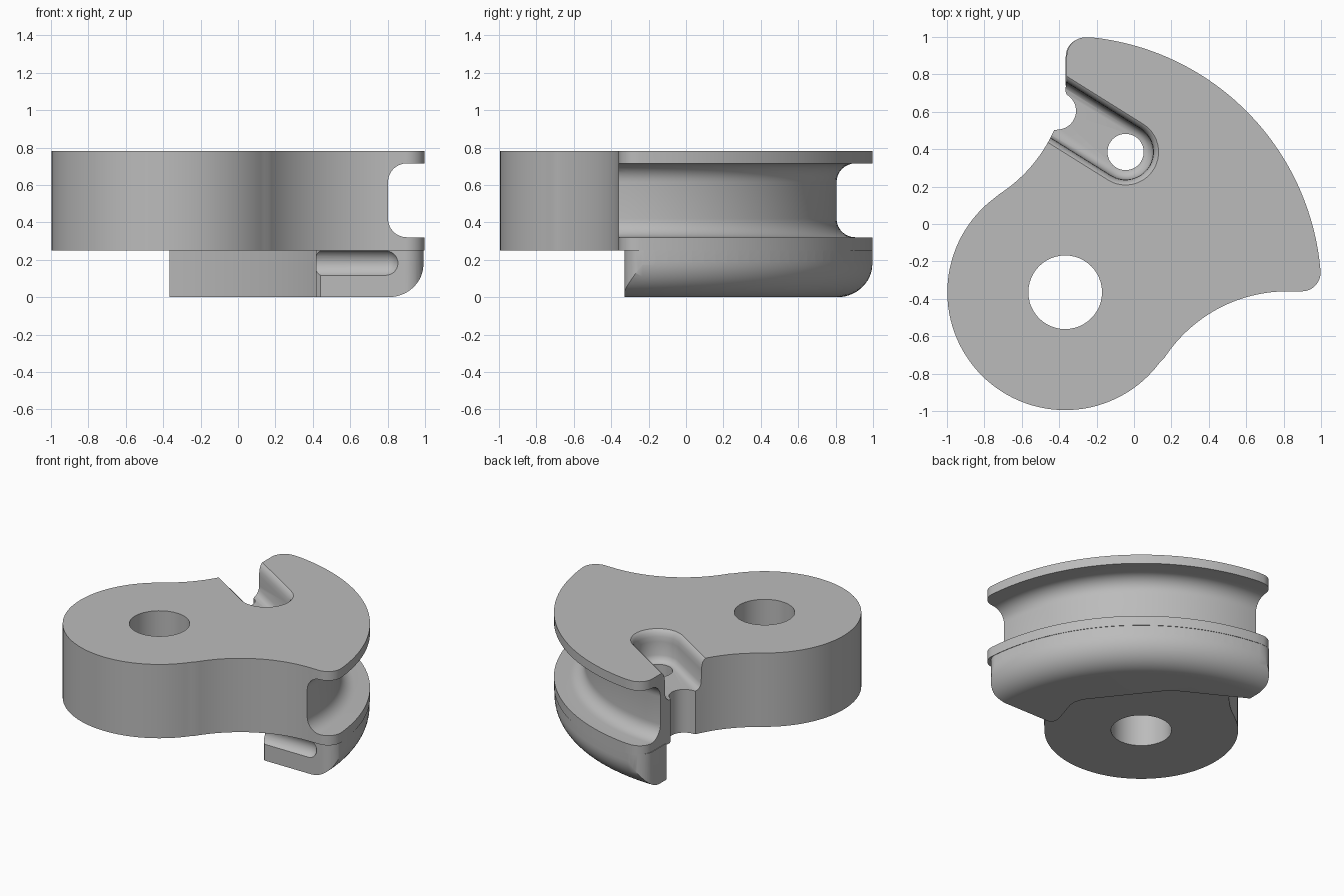
import bpy, bmesh
from math import radians, cos, sin, tau, sqrt, atan2
from mathutils import Vector

if "Cube" in bpy.data.objects:
    bpy.data.objects.remove(bpy.data.objects["Cube"])

HUB = Vector((-0.368, -0.365))
RIM = 1.37

grey = bpy.data.materials.new("plain grey")
grey.use_nodes = True
colour = (0.5, 0.5, 0.5, 1)
grey.diffuse_color = colour
grey.node_tree.nodes["Principled BSDF"].inputs["Base Color"].default_value = colour


def arc(centre, r, a0, a1, n):
    return [Vector((centre[0] + r * cos(radians(a0 + (a1 - a0) * i / n)),
                    centre[1] + r * sin(radians(a0 + (a1 - a0) * i / n)))) for i in range(n + 1)]


def loft(name, rings):
    """Solid through matching rings, each given as (z, outline)."""
    bm = bmesh.new()
    loops = [[bm.verts.new((p[0], p[1], z)) for p in pts] for z, pts in rings]
    for a, b in zip(loops, loops[1:]):
        for i in range(len(a)):
            j = (i + 1) % len(a)
            bm.faces.new((a[i], a[j], b[j], b[i]))
    bm.faces.new(loops[0][::-1])
    bm.faces.new(loops[-1])
    return finish(name, bm)


def finish(name, bm):
    bmesh.ops.recalc_face_normals(bm, faces=bm.faces)
    me = bpy.data.meshes.new(name)
    bm.to_mesh(me)
    bm.free()
    me.materials.append(grey)
    ob = bpy.data.objects.new(name, me)
    bpy.context.collection.objects.link(ob)
    return ob


def prism(name, pts, z0, z1):
    return loft(name, [(z0, pts), (z1, pts)])


def revolve(name, profile, n=128):
    """Closed (radius, z) profile spun about the hub axis."""
    bm = bmesh.new()
    rings = [[bm.verts.new((HUB.x + r * cos(tau * k / n), HUB.y + r * sin(tau * k / n), z))
              for r, z in profile] for k in range(n)]
    for k in range(n):
        a, b = rings[k], rings[(k + 1) % n]
        for i in range(len(a)):
            j = (i + 1) % len(a)
            bm.faces.new((a[i], a[j], b[j], b[i]))
    return finish(name, bm)


def boolean(ob, tool, operation="DIFFERENCE"):
    m = ob.modifiers.new("cut", "BOOLEAN")
    m.operation, m.object, m.solver = operation, tool, "EXACT"
    bpy.context.view_layer.update()
    me = bpy.data.meshes.new_from_object(ob.evaluated_get(bpy.context.evaluated_depsgraph_get()))
    ob.modifiers.clear()
    ob.data = me
    bpy.data.objects.remove(tool)


def rim_corner(y_edge, r, rim):
    """Fillet between the straight front edge and the round rim."""
    cy = y_edge + r
    cx = HUB.x + sqrt((rim - r) ** 2 - (cy - HUB.y) ** 2)
    end = atan2(cy - HUB.y, cx - HUB.x) * 360 / tau
    return arc((cx, cy), r, -90, end, 10), end


def mirrored(pts):
    """Reflect across the x = y diagonal, keeping the winding."""
    return [Vector((p.y, p.x)) for p in reversed(pts)]


# Plate outline: hub, hollow flank, rounded tip, rim, then the mirrored side
corner, a_end = rim_corner(-0.36, 0.1, RIM)
flank = arc((0.82, -1.145), 0.785, 147, 90, 24)
half = flank + corner
rim = arc(HUB, RIM, a_end, 90 - a_end, 64)[1:-1]
hub_side = arc(HUB, 0.63, 123, 327, 64)[1:-1]
plate = prism("cam_plate", half + rim + mirrored(half) + hub_side, 0.25, 0.78)

# Rope groove around the rim
r_in, z_lo, z_hi, f = 1.17, 0.32, 0.715, 0.1
groove = [(1.5, z_lo)] + [tuple(p) for p in arc((r_in + f, z_lo + f), f, 270, 180, 8)]
groove += [tuple(p) for p in arc((r_in + f, z_hi - f), f, 180, 90, 8)] + [(1.5, z_hi)]
boolean(plate, revolve("groove_cutter", groove))

# Pivot hole, pin hole and round side notch
PIN = Vector((-0.045, 0.385))
for centre, r in ((HUB, 0.197), (PIN, 0.097)):
    boolean(plate, prism("hole_cutter", arc(centre, r, 0, 352.5, 47), 0.1, 1))
notch = arc((-0.41, 0.605), 0.1, -80, 60, 20)
notch += [Vector(p) for p in ((-0.37, 0.72), (-0.6, 0.75), (-0.6, 0.495), (-0.44, 0.5))]
boolean(plate, prism("notch_cutter", notch, 0.1, 1))

# Slanted slot with soft floor and rim, running out through the side
heading = 148
far = PIN + Vector((cos(radians(heading)), sin(radians(heading)))) * 0.8


def stadium(r):
    return arc(far, r, heading - 90, heading + 90, 20) + arc(PIN, r, heading + 90, heading + 270, 20)


slot = [(0.56, 0.1), (0.565, 0.118), (0.58, 0.134), (0.605, 0.145), (0.7, 0.147),
        (0.735, 0.15), (0.76, 0.158), (0.775, 0.17), (0.79, 0.19)]
boolean(plate, loft("slot_cutter", [(z, stadium(r)) for z, r in slot]))

# Lower shoe below the rim, inner side cut straight
tip, s_end = rim_corner(-0.33, 0.1, RIM - 0.003)
back = mirrored(rim_corner(-0.365, 0.1, RIM - 0.003)[0])
inner = [Vector(p) for p in ((-0.365, 0.74), (0.1, 0.49), (0.46, 0.03), (0.48, -0.03),
                             (0.475, -0.08), (0.42, -0.26), (0.417, -0.3), (0.44, -0.33))]
shoe = prism("lower_shoe", inner + tip + arc(HUB, RIM - 0.003, s_end + 1, 85, 64) + back[1:], 0, 0.26)

# Round off the shoe's outer lower edge
round_off = [(1.175, -0.1)] + [tuple(p) for p in arc((1.175, 0.192), 0.192, -90, 0, 14)]
round_off += [(1.367, 0.4), (1.6, 0.4), (1.6, -0.1)]
boolean(shoe, revolve("edge_cutter", round_off))

# Shallow finger groove on the shoe's front end
bm = bmesh.new()
bmesh.ops.create_uvsphere(bm, u_segments=32, v_segments=16, radius=0.072)
for v in bm.verts:
    v.co += Vector((0.3 if v.co.x < -0.001 else 0.79, -0.36, 0.182))
boolean(shoe, finish("finger_cutter", bm))

# Smooth curved walls, keep crisp edges
for ob in (plate, shoe):
    bpy.ops.object.select_all(action="DESELECT")
    ob.select_set(True)
    bpy.context.view_layer.objects.active = ob
    bpy.ops.object.shade_smooth_by_angle(angle=radians(30))
